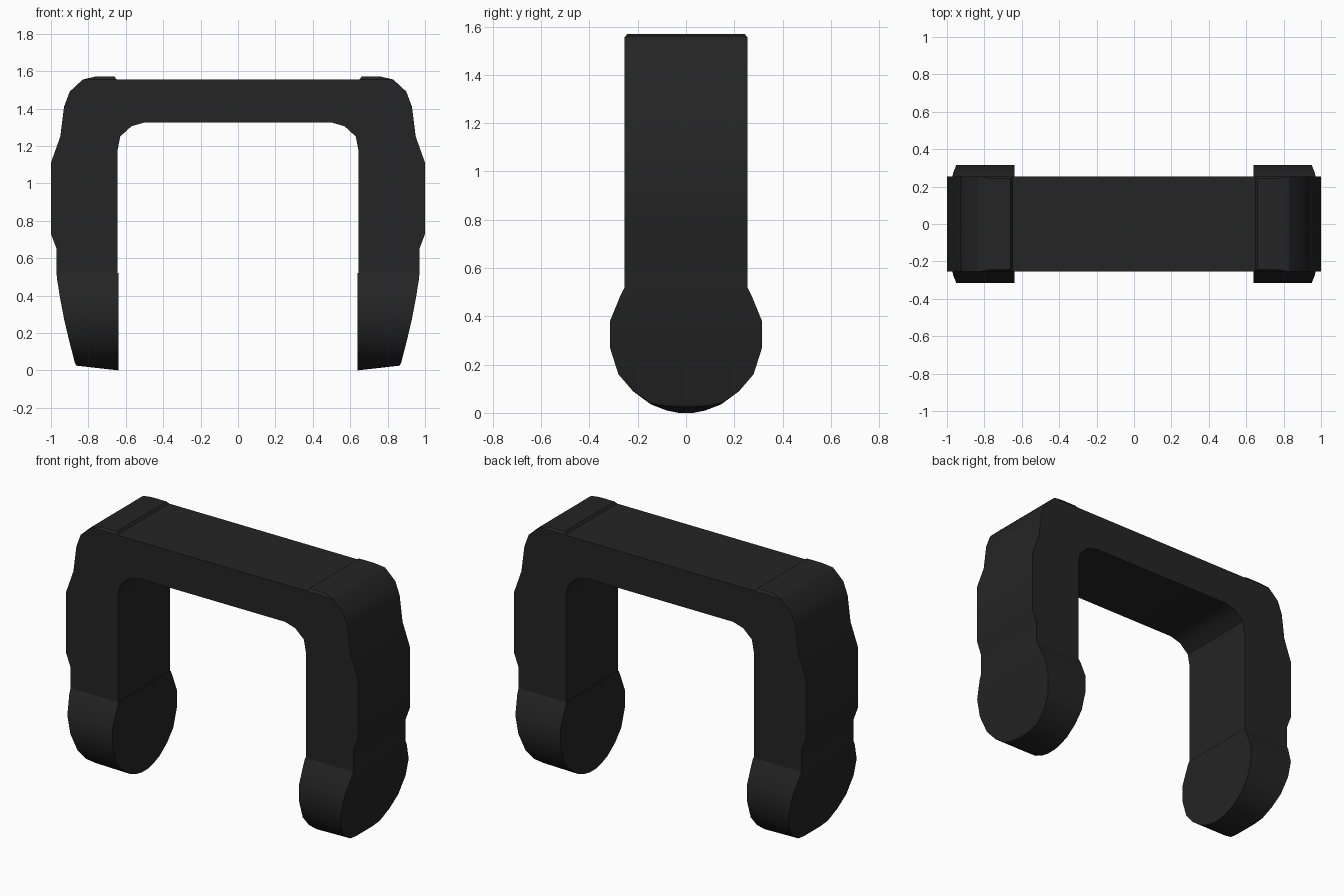
import bpy, bmesh, math

cube = bpy.data.objects.get("Cube")
if cube:
    bpy.data.objects.remove(cube, do_unlink=True)

COLOUR = (0.018, 0.018, 0.018, 1)
mat = bpy.data.materials.new("matte_black")
mat.use_nodes = True
mat.diffuse_color = COLOUR
bsdf = mat.node_tree.nodes["Principled BSDF"]
bsdf.inputs["Base Color"].default_value = COLOUR
bsdf.inputs["Roughness"].default_value = 0.7


def finish(name, bm):
    """Turn a bmesh into an object, smooth with sharp corners kept."""
    bmesh.ops.recalc_face_normals(bm, faces=bm.faces)
    mesh = bpy.data.meshes.new(name)
    bm.to_mesh(mesh)
    bm.free()
    mesh.materials.append(mat)
    mesh.shade_smooth()
    mesh.set_sharp_from_angle(angle=math.radians(28))
    obj = bpy.data.objects.new(name, mesh)
    bpy.context.collection.objects.link(obj)
    return obj


def loft(name, rings):
    """Skin a stack of closed rings and cap both ends."""
    bm = bmesh.new()
    loops = [[bm.verts.new(p) for p in ring] for ring in rings]
    for a, b in zip(loops, loops[1:]):
        for i in range(len(a)):
            j = (i + 1) % len(a)
            bm.faces.new((a[i], a[j], b[j], b[i]))
    bm.faces.new(loops[0])
    bm.faces.new(loops[-1])
    return finish(name, bm)


HALF_DEPTH = 0.255
INNER_X = 0.645
FOOT_TOP = 0.52
BAR_TOP = 1.555

# Arch: crossbar and both legs, one mirrored outline extruded front to back
outer = [(0.83, BAR_TOP), (0.90, 1.49), (0.93, 1.41), (0.95, 1.25),
         (1.0, 1.11), (1.0, 0.73), (0.97, 0.65), (0.97, FOOT_TOP)]
inner = [(INNER_X, FOOT_TOP), (INNER_X, 1.17), (0.63, 1.25),
         (0.57, 1.305), (0.5, 1.325)]
half = outer + inner
outline = half + [(-x, z) for x, z in reversed(half)]
loft("arch", [[(x, y, z) for x, z in outline] for y in (-HALF_DEPTH, HALF_DEPTH)])

# Foot rows: inner height, outer height, half width, outer x
foot_rows = [
    (0.0, 0.025, 0.03, 0.862),
    (0.01, 0.028, 0.08, 0.866),
    (0.035, 0.04, 0.145, 0.872),
    (0.09, 0.09, 0.22, 0.885),
    (0.16, 0.16, 0.28, 0.903),
    (0.27, 0.27, 0.315, 0.929),
    (0.38, 0.38, 0.315, 0.95),
    (0.49, 0.49, 0.27, 0.968),
    (FOOT_TOP, FOOT_TOP, HALF_DEPTH, 0.97),
]

for side, s in (("left", 1), ("right", -1)):
    # Rounded gripping foot, tapering towards the bottom
    loft(side + "_foot", [
        [(s * 0.64, -w, zi), (s * x, -w, zo), (s * x, w, zo), (s * 0.64, w, zi)]
        for zi, zo, w, x in foot_rows])

    # Slightly raised, bevelled shoulder cap
    loft(side + "_shoulder_cap", [
        [(s * x0, -d, z), (s * x1, -d, z), (s * x1, d, z), (s * x0, d, z)]
        for x0, x1, d, z in ((0.65, 0.83, HALF_DEPTH, BAR_TOP),
                             (0.66, 0.765, 0.243, 1.57))])
